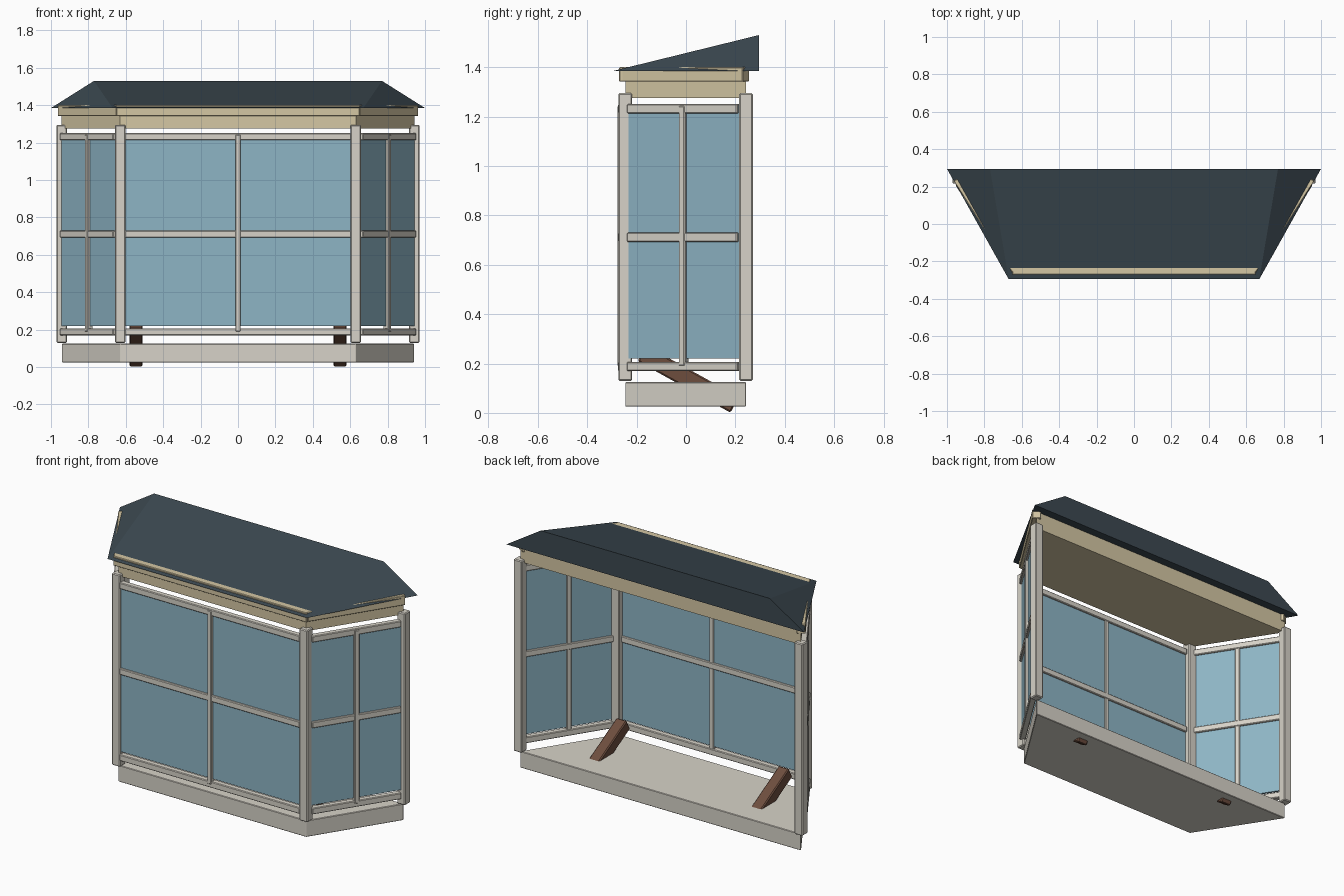
import bpy
import bmesh
from math import atan2, cos, sin, radians
from mathutils import Vector, Matrix

cube = bpy.data.objects.get("Cube")
if cube:
    bpy.data.objects.remove(cube)


def material(name, rgb):
    m = bpy.data.materials.new(name)
    m.use_nodes = True
    m.diffuse_color = (*rgb, 1)
    m.node_tree.nodes["Principled BSDF"].inputs["Base Color"].default_value = (*rgb, 1)
    return m


FRAME = material("warm_white_paint", (0.68, 0.65, 0.58))
CREAM = material("cream_trim", (0.66, 0.57, 0.37))
GLASS = material("blue_glass", (0.27, 0.46, 0.56))
SLATE = material("dark_slate", (0.045, 0.066, 0.082))
WOOD = material("brown_wood", (0.155, 0.075, 0.048))


def finish(name, bm, mat, bevel=0):
    bmesh.ops.recalc_face_normals(bm, faces=bm.faces)
    mesh = bpy.data.meshes.new(name)
    bm.to_mesh(mesh)
    bm.free()
    mesh.materials.append(mat)
    ob = bpy.data.objects.new(name, mesh)
    bpy.context.collection.objects.link(ob)
    if bevel:
        mod = ob.modifiers.new("soft_edge", "BEVEL")
        mod.width = bevel
        mod.segments = 1
    return ob


def box(name, size, center, angle, mat, bevel=0, axis="Z"):
    bm = bmesh.new()
    bmesh.ops.create_cube(bm, size=1)
    bm.transform(Matrix.Translation(center) @ Matrix.Rotation(angle, 4, axis)
                 @ Matrix.Diagonal((*size, 1)))
    return finish(name, bm, mat, bevel)


def slab(name, outline, z0, z1, mat, bevel=0):
    bm = bmesh.new()
    face = bm.faces.new([bm.verts.new((x, y, z0)) for x, y in outline])
    grown = bmesh.ops.extrude_face_region(bm, geom=[face])["geom"]
    top = [v for v in grown if isinstance(v, bmesh.types.BMVert)]
    bmesh.ops.translate(bm, verts=top, vec=(0, 0, z1 - z0))
    return finish(name, bm, mat, bevel)


# Plan of the bay: back right, front right, front left, back left
PLAN = [Vector(p) for p in ((-0.943, 0.243), (-0.63, -0.246), (0.63, -0.246), (0.943, 0.243))]
Z_LOW, Z_TOP = 0.22, 1.25


def wall_box(name, p, q, trim, depth, offset, z0, z1, mat, bevel=0, width=None):
    """Box lying along the wall p-q, shifted outward by offset."""
    d = (q - p).normalized()
    mid = (p + q) / 2 + Vector((d.y, -d.x)) * offset
    length = width or (q - p).length - 2 * trim
    return box(name, (length, depth, z1 - z0), (mid.x, mid.y, (z0 + z1) / 2),
               atan2(d.y, d.x), mat, bevel)


# Base and cornice
slab("base", PLAN, 0.025, 0.125, FRAME, 0.003)
slab("cornice", PLAN, 1.275, 1.386, CREAM)

# Corner posts
for name, p in zip(("back_right", "front_right", "front_left", "back_left"), PLAN):
    box(name + "_post", (0.055, 0.055, 1.165), (p.x, p.y, 0.7125), 0, FRAME, 0.005)

# Three glazed walls with rails, mullion and crown moulding
for side, p, q in zip(("right", "front", "left"), PLAN, PLAN[1:]):
    wall_box(side + "_glass", p, q, 0.02, 0.012, 0.01, Z_LOW, Z_TOP - 0.006, GLASS)
    for part, z in (("bottom", 0.188), ("middle", 0.711), ("top", 1.232)):
        wall_box(f"{side}_{part}_rail", p, q, 0.025, 0.036, 0.011,
                 z - 0.019, z + 0.019, FRAME, 0.004)
    wall_box(side + "_mullion", p, q, 0, 0.036, 0.014, 0.19, 1.243, FRAME, 0.004, width=0.029)
    wall_box(side + "_crown", p, q, -0.02 if side == "front" else 0, 0.05, 0,
             1.342, 1.4, CREAM, 0.003)

# Hipped roof with an upright back
bm = bmesh.new()
eave = [bm.verts.new((x, y, 1.385)) for x, y in
        ((-1, 0.295), (-0.67, -0.295), (0.67, -0.295), (1, 0.295))]
ridge = [bm.verts.new((x, 0.295, 1.53)) for x in (-0.77, 0.77)]
br, fr, fl, bl = eave
for face in (eave, (fr, fl, ridge[1], ridge[0]), (br, fr, ridge[0]),
             (fl, bl, ridge[1]), (bl, br, ridge[0], ridge[1])):
    bm.faces.new(face)
finish("roof", bm, SLATE)

# Sloping wooden braces through the floor
TILT, LENGTH, THICK = radians(-29), 0.43, 0.072
along = Vector((0, cos(TILT), sin(TILT)))
across = Vector((0, -sin(TILT), cos(TILT)))
foot = Vector((0, 0.18, 0.001))
for side, s in (("right", -1), ("left", 1)):
    center = foot - along * LENGTH / 2 + across * THICK / 2 + Vector((s * 0.545, 0, 0))
    box(side + "_brace", (0.07, LENGTH, THICK), center, TILT, WOOD, 0.006, "X")
